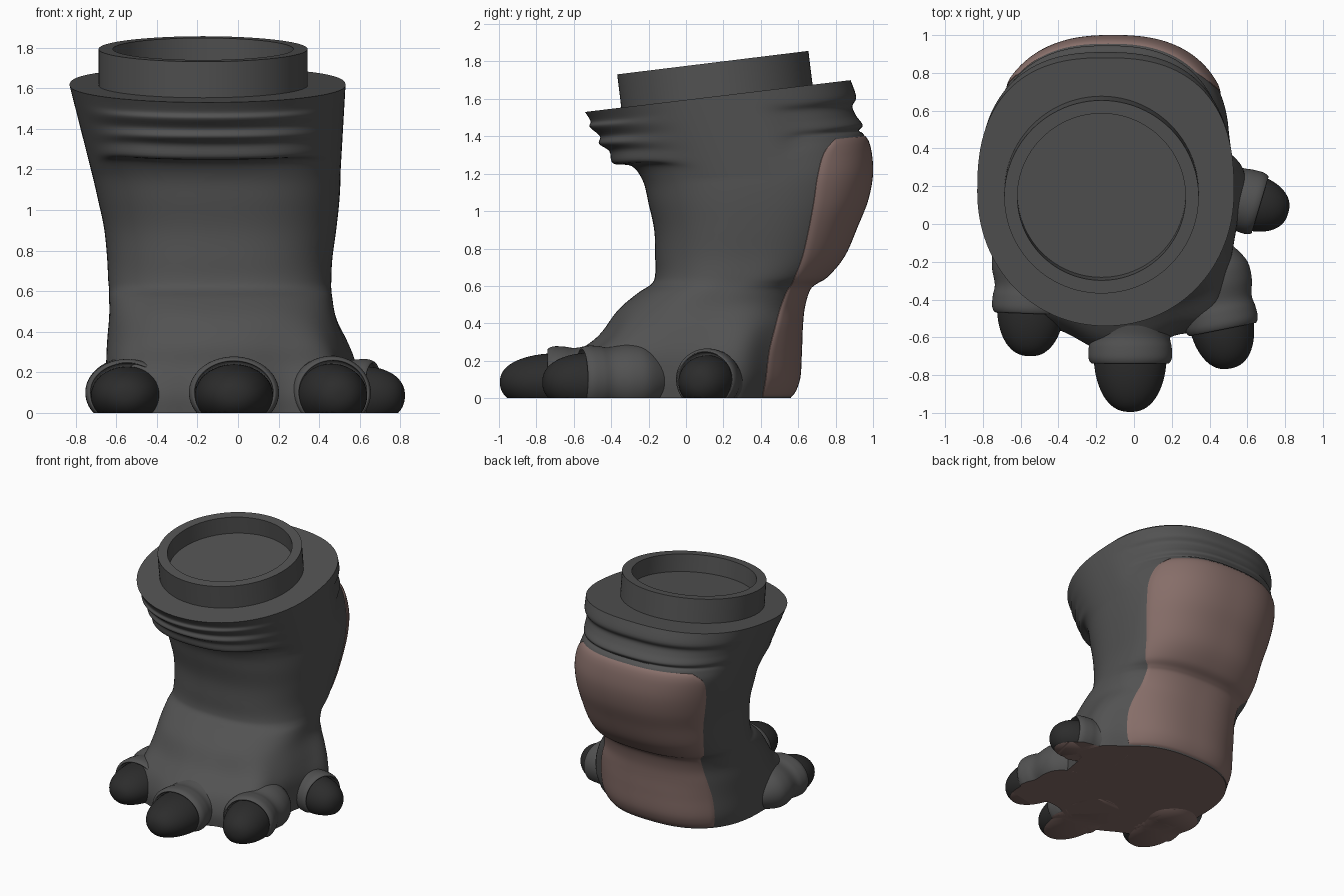
import bpy, bmesh
from math import sin, cos, pi, asin, exp, radians
from mathutils import Matrix, Vector

if "Cube" in bpy.data.objects:
    bpy.data.objects.remove(bpy.data.objects["Cube"])


def material(name, rgb):
    m = bpy.data.materials.new(name)
    m.diffuse_color = (*rgb, 1)
    m.use_nodes = True
    m.node_tree.nodes["Principled BSDF"].inputs["Base Color"].default_value = m.diffuse_color
    return m


SKIN = material("dark_skin", (0.085, 0.085, 0.085))
PAD = material("sole_pad", (0.24, 0.155, 0.14))
CLAW = material("claw", (0.025, 0.025, 0.025))


def finish(name, bm, mat, sole=False, angle=50):
    bmesh.ops.recalc_face_normals(bm, faces=bm.faces)
    for f in bm.faces:
        f.smooth = True
        if sole and f.normal.z < -0.99 and f.calc_center_median().z < 0.002:
            f.material_index = 1
    me = bpy.data.meshes.new(name)
    bm.to_mesh(me)
    bm.free()
    me.materials.append(mat)
    me.materials.append(PAD)
    me.set_sharp_from_angle(angle=radians(angle))
    ob = bpy.data.objects.new(name, me)
    bpy.context.collection.objects.link(ob)
    return ob


def skin_rows(bm, rows, closed):
    vs = [[bm.verts.new(p) for p in r] for r in rows]
    n = len(vs[0])
    for a, b in zip(vs, vs[1:]):
        for i in range(n if closed else n - 1):
            j = (i + 1) % n
            bm.faces.new((a[i], a[j], b[j], b[i]))
    return vs


def spline(table, s):
    """Catmull-Rom interpolation through the rows of a table."""
    i = min(int(s), len(table) - 2)
    t = s - i
    p0, p1, p2, p3 = (table[min(max(k, 0), len(table) - 1)] for k in range(i - 1, i + 3))
    return [0.5 * (2 * b + (c - a) * t + (2 * a - 5 * b + 4 * c - d) * t * t
                   + (3 * b - a - 3 * c + d) * t ** 3) for a, b, c, d in zip(p0, p1, p2, p3)]


def smooth(a, b, x):
    t = min(max((x - a) / (b - a), 0), 1)
    return t * t * (3 - 2 * t)


# Leg stations: front z, front y, back z, back y, left x, right x
LEG = [
    (0, -.60, 0, .56, -.64, .50), (.10, -.60, .10, .60, -.65, .52),
    (.22, -.55, .25, .61, -.65, .53), (.33, -.44, .38, .615, -.645, .515),
    (.47, -.36, .48, .625, -.635, .48), (.56, -.26, .57, .65, -.635, .465),
    (.61, -.185, .605, .68, -.635, .46), (.66, -.165, .65, .75, -.64, .46),
    (.76, -.165, .76, .84, -.645, .465), (.90, -.17, .92, .91, -.66, .485),
    (1.04, -.20, 1.06, .965, -.69, .50), (1.16, -.23, 1.20, .99, -.72, .505),
    (1.24, -.29, 1.33, .98, -.75, .495), (1.255, -.39, 1.41, .95, -.765, .49),
    (1.32, -.41, 1.43, .925, -.77, .49), (1.36, -.465, 1.46, .945, -.78, .495),
    (1.40, -.46, 1.51, .91, -.79, .50), (1.45, -.515, 1.56, .89, -.81, .51),
    (1.48, -.51, 1.61, .91, -.82, .52), (1.53, -.54, 1.70, .88, -.83, .53)]
TOP = len(LEG) - 1
# Swellings of the foot toward the toes: angle, width, amount
BUMPS = [(-135, 16, .04), (-90, 17, .08), (-46, 15, .10), (18, 15, .09)]


def ring_point(s, t, out=0.0):
    zf, yf, zb, yb, xl, xr = spline(LEG, s)
    c, k = cos(t), sin(t)
    e = 2 / (2.5 if k > 0 else 2.5 - 0.45 * smooth(10, 18, s))
    u = abs(c) ** e * (1 if c > 0 else -1)
    v = abs(k) ** e * (1 if k > 0 else -1)
    for a, w, amt in BUMPS:
        d = (t - radians(a) + pi) % (2 * pi) - pi
        out += amt * exp(-(d / radians(w)) ** 2) * (1 - smooth(1, 4.5, s))
    return Vector(((xl + xr) / 2 + (xr - xl) / 2 * u + out * c,
                   (yf + yb) / 2 + (yb - yf) / 2 * v + out * k,
                   (zf + zb) / 2 + (zb - zf) / 2 * v))


def leg_point(s, t):
    """Ring point with the upper folds fading out at the sides."""
    p = ring_point(s, t)
    if 11 < s < TOP:
        k = sin(t)
        w = smooth(.3, .9, -k) + smooth(.1, .5, k)
        p = ring_point(11, t).lerp(ring_point(TOP, t), (s - 11) / (TOP - 11)).lerp(p, w)
    return p


# Leg: lofted rings with the skin folds near the top
SUB, SEG = 5, 128
bm = bmesh.new()
rows = [[leg_point(k / SUB, 2 * pi * i / SEG) for i in range(SEG)]
        for k in range(TOP * SUB + 1)]
rings = skin_rows(bm, rows, True)
bm.faces.new(rings[0])
bm.faces.new(rings[-1])
finish("leg", bm, SKIN, sole=True)

# Heel and calf pad: raised patch over the back, y of its side edge per station
EDGE = [(y,) for y in (.40, .415, .435, .47, .50, .535, .56, .58,
                       .62, .655, .68, .70, .735, .80)]
LIP = [-.03, .004, .008]
COLS = 64
last = 13 * 6
rows = []
for k in range(last + 1):
    s = k / 6
    st = spline(LEG, s)
    v = (spline(EDGE, s)[0] - (st[1] + st[3]) / 2) / ((st[3] - st[1]) / 2)
    a = asin(v ** 1.25)
    row = []
    for i in range(COLS + 1):
        d = min(i, COLS - i, k, last - k)
        f = min(max((i - 0.8) / (COLS - 1.6), 0), 1)
        row.append(ring_point(s, a + (pi - 2 * a) * f, LIP[d] if d < 3 else .010))
    rows.append(row)
bm = bmesh.new()
skin_rows(bm, rows, False)
finish("heel_pad", bm, PAD)


def lathe(name, profile, matrix, mat, seg=64, ground=False, angle=50):
    """Revolve (height, radius) points about local z, optionally cut at the ground."""
    bm = bmesh.new()
    rows = [[matrix @ Vector((r * cos(2 * pi * i / seg), r * sin(2 * pi * i / seg), h))
             for i in range(seg)] for h, r in profile]
    skin_rows(bm, rows, True)
    bmesh.ops.remove_doubles(bm, verts=bm.verts, dist=1e-5)
    if ground:
        bmesh.ops.bisect_plane(bm, geom=bm.verts[:] + bm.edges[:] + bm.faces[:],
                               plane_co=(0, 0, 0), plane_no=(0, 0, -1), clear_outer=True)
        bmesh.ops.triangle_fill(bm, edges=[e for e in bm.edges if e.is_boundary],
                                use_beauty=True, normal=(0, 0, -1))
    return finish(name, bm, mat, sole=ground, angle=angle)


# Collar: tilted socket ring with a recessed floor
tilt = Matrix.Translation((-.172, .165, 1.617)) @ Matrix.Rotation(radians(7), 4, 'X')
lathe("collar", [(.045, 0), (.045, .445), (.178, .445), (.178, .515), (-.03, .515), (-.03, 0)],
      tilt, SKIN, 96, angle=30)

# Toes: fleshy finger with a rolled cuff, and a blunt claw growing out of it
FINGER = [(-.45, 0), (-.42, .5), (-.30, 1.0), (-.20, 1.08), (-.10, .98), (-.04, 1.02),
          (.015, 1.03), (.045, .97), (.045, .90), (0, .82), (-.02, 0)]
TOES = [  # name, cuff x, cuff y, heading x, heading y, half width, half height, claw length
    ("left", -.545, -.425, -.04, -1, .200, .160, .275),
    ("middle", -.02, -.69, 0, -1, .215, .172, .305),
    ("right", .46, -.51, .2, -1, .190, .175, .26),
    ("outer", .62, .115, 1, -.3, .165, .160, .205)]
for name, x, y, hx, hy, w, h, length in TOES:
    fwd = Vector((hx, hy, 0)).normalized()
    up = Vector((0, 0, 1))
    m = Matrix((up.cross(fwd) * w, up * h, fwd)).transposed().to_4x4()
    m.translation = (x, y, .10)
    finger = [spline(FINGER, k / 5) for k in range((len(FINGER) - 1) * 5 + 1)]
    lathe(name + "_toe", [(a, max(r, 0)) for a, r in finger], m, SKIN, ground=True)
    claw = [(-.06, 0), (-.05, .9)] + [(length * sin(q * pi / 32),
                                       .9 * max(cos(q * pi / 32), 0) ** .85) for q in range(16)]
    m.translation.z = .085
    lathe(name + "_claw", claw + [(length, 0)], m, CLAW, ground=True)
